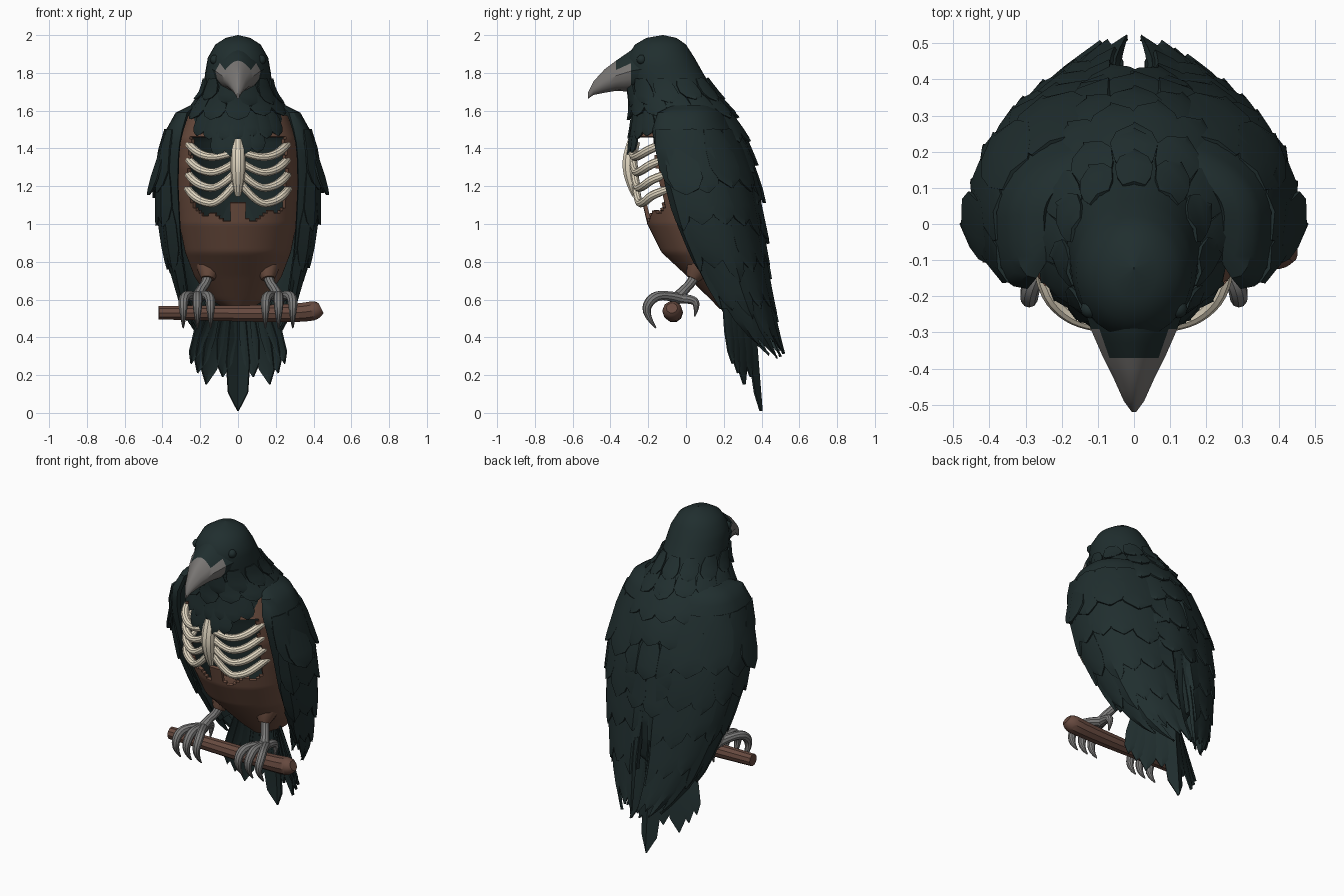
import bpy, bmesh, math, random
from mathutils import Vector

if "Cube" in bpy.data.objects:
    bpy.data.objects.remove(bpy.data.objects["Cube"])
random.seed(4)
PI = math.pi

def material(name, rgb):
    m = bpy.data.materials.new(name)
    m.diffuse_color = (*rgb, 1)
    m.use_nodes = True
    m.node_tree.nodes["Principled BSDF"].inputs["Base Color"].default_value = m.diffuse_color
    return m

FEATHER = material("dark feather", (.0145, .0275, .028))
FLESH = material("brown flesh", (.15, .075, .05))
BONE = material("bone", (.78, .7, .55))
BEAK = material("beak grey", (.19, .18, .172))
LEG = material("leg grey", (.2, .198, .195))
BARK = material("bark", (.135, .068, .05))

def table(rows, z):
    # linear lookup in rows sorted by falling z, extrapolating at the end
    i = 0
    while i < len(rows) - 2 and z < rows[i + 1][0]:
        i += 1
    a, b = rows[i], rows[i + 1]
    t = max(0, (a[0] - z) / (a[0] - b[0]))
    return [p + (q - p) * t for p, q in zip(a[1:], b[1:])]

def finish(bm, name, mats, thick=0):
    if thick:
        out = sum(f.normal.dot(f.calc_center_median() - Vector((0, .08, f.calc_center_median().z)))
                  * f.calc_area() for f in bm.faces)
        if out < 0:
            bmesh.ops.reverse_faces(bm, faces=bm.faces[:])
    else:
        bmesh.ops.recalc_face_normals(bm, faces=bm.faces[:])
    me = bpy.data.meshes.new(name)
    bm.to_mesh(me)
    bm.free()
    ob = bpy.data.objects.new(name, me)
    bpy.context.collection.objects.link(ob)
    for m in mats:
        me.materials.append(m)
    if thick:
        s = ob.modifiers.new("thickness", 'SOLIDIFY')
        s.thickness, s.offset, s.material_offset = thick, -1, len(mats) - 1
    return ob

def grid(bm, pts):
    vs = [[bm.verts.new(p) for p in row] for row in pts]
    for r, q in zip(vs, vs[1:]):
        for i in range(len(r) - 1):
            bm.faces.new((r[i], r[i + 1], q[i + 1], q[i]))

def shell(f, us, zs):
    bm = bmesh.new()
    grid(bm, [[f(u, z) for u in us] for z in zs])
    bmesh.ops.remove_doubles(bm, verts=bm.verts[:], dist=.0006)
    bm.normal_update()
    return bm

def span(a, b, n):
    return [a + (b - a) * i / max(1, n - 1) for i in range(n)]

def plumes(name, f, rows, jitter=.12):
    # pointed feathers laid over surface f; row = z, length, u0, u1, count, half width, lift
    bm = bmesh.new()
    for z0, length, u0, u1, n, du, lift in rows:
        for u in span(u0, u1, n):
            L = length * (1 + random.uniform(-jitter, jitter))
            pts = []
            for s, w in ((0, .7), (.3, 1), (.65, 1.05), (.87, .72), (1, .05)):
                row = []
                for k in (-1, 0, 1):
                    uu, z = u + k * w * du, z0 - L * s
                    p = f(uu, z)
                    nrm = (f(uu + .01, z) - f(uu - .01, z)).cross(f(uu, z + .01) - f(uu, z - .01))
                    nrm.normalize()
                    if nrm.dot(p - Vector((0, .08, z))) < 0:
                        nrm.negate()
                    row.append(p + nrm * (.004 + lift * s + (.008 if k == 0 else 0)))
                pts.append(row)
            grid(bm, pts)
    bm.normal_update()
    return finish(bm, name, [FEATHER], .01)

def tube(name, pts, radii, mat):
    cu = bpy.data.curves.new(name, 'CURVE')
    cu.dimensions, cu.bevel_depth, cu.bevel_resolution = '3D', 1, 3
    cu.use_fill_caps, cu.resolution_u = True, 4
    sp = cu.splines.new('NURBS')
    sp.points.add(len(pts) - 1)
    for p, co, r in zip(sp.points, pts, radii):
        p.co, p.radius = (*co, 1), r
    sp.use_endpoint_u, sp.order_u = True, 3
    ob = bpy.data.objects.new(name, cu)
    bpy.context.collection.objects.link(ob)
    cu.materials.append(mat)

# Torso: brown front, dark back, torn open at the chest
TORSO = [(1.66, -.16, .12, .16), (1.58, -.24, .2, .26), (1.45, -.28, .27, .31), (1.3, -.28, .32, .32),
         (1.15, -.24, .36, .32), (1.0, -.205, .39, .31), (.85, -.13, .41, .28), (.72, .01, .4, .23),
         (.6, .13, .38, .15), (.55, .18, .35, .06)]

def ring(rows):
    def f(a, z):
        yf, yb, rx = table(rows, z)
        return Vector((rx * math.sin(a), (yf + yb) / 2 - (yb - yf) / 2 * math.cos(a), z))
    return f

bm = shell(ring(TORSO), span(-PI, PI, 97), span(1.66, .55, 80))
hole = []
for face in bm.faces:
    c = face.calc_center_median()
    yf, yb, rx = table(TORSO, c.z)
    face.material_index = 1 if c.y > (yf + yb) / 2 + .03 else 0
    x = abs(c.x)
    low = 1.11 if x < .035 else 1.03 + .6 * max(0, x - .13) + .02 * math.sin(45 * c.x + 1)
    if c.y < 0 and x < .255 + .008 * math.sin(60 * c.z) and low < c.z < 1.47:
        hole.append(face)
bmesh.ops.delete(bm, geom=hole, context='FACES')
finish(bm, "torso", [FLESH, FEATHER], .02)

# Head and neck
NECK = [(2.0, -.125, -.12, .002), (1.985, -.21, -.05, .065), (1.95, -.27, .0, .12), (1.88, -.315, .045, .16),
        (1.8, -.32, .09, .174), (1.7, -.3, .15, .185), (1.62, -.28, .205, .23), (1.54, -.28, .26, .27),
        (1.42, -.295, .32, .3), (1.2, -.3, .38, .31), (.9, -.3, .42, .31)]
neck = ring(NECK)
finish(shell(neck, span(-PI, PI, 29), [2, 1.985, 1.97, 1.95, 1.915, 1.88, 1.84, 1.8, 1.75, 1.7, 1.62, 1.52]),
       "head", [FEATHER])
plumes("neck_feathers", neck, [
    (1.77, .13, -PI, PI, 12, .25, .016), (1.7, .14, -PI, PI, 13, .25, .022),
    (1.6, .15, -.8, .8, 7, .16, .008), (1.52, .15, -.35, .35, 4, .14, .006)])
plumes("back_feathers", neck, [
    (1.62, .18, PI - 1.4, PI + 1.4, 8, .23, .025), (1.48, .2, PI - 1.2, PI + 1.2, 7, .23, .022),
    (1.32, .22, PI - .9, PI + .9, 5, .24, .02), (1.14, .24, PI - .6, PI + .6, 4, .22, .018)])

# Beak: distance forward, top, bottom, half width; feathers cover the upper root
BILL = [(.52, 1.695, 1.662, .006), (.49, 1.755, 1.683, .028), (.43, 1.82, 1.695, .055),
        (.37, 1.865, 1.705, .085), (.29, 1.92, 1.7, .12), (.2, 1.95, 1.7, .15)]

def bill(a, y):
    top, bot, rx = table(BILL, -y)
    x = rx * math.cos(a) * (1 - .35 * max(0, math.sin(a)))
    return Vector((x, y, (top + bot) / 2 + (top - bot) * .5 * math.sin(a)))

bm = shell(bill, span(0, 2 * PI, 17), [-.52, -.505, -.49, -.46, -.43, -.4, -.37, -.33, -.29, -.2])
bmesh.ops.holes_fill(bm, edges=[e for e in bm.edges if e.is_boundary])
for face in bm.faces:
    c = face.calc_center_median()
    face.material_index = 1 if c.y > -.3 or (c.y > -.37 and c.z > 1.83) else 0
finish(bm, "beak", [BEAK, FEATHER])

# Wings wrapped around the sides and back: front edge, widest point, back edge
WING = [(1.63, .22, -.07, .25, .02, .12, .13), (1.59, .27, -.15, .33, .02, .08, .2),
        (1.5, .295, -.18, .38, .01, .05, .26), (1.4, .315, -.165, .405, .03, .03, .305),
        (1.2, .32, -.105, .425, .08, .02, .365), (1.0, .31, -.04, .41, .13, .02, .39),
        (.85, .3, .03, .38, .18, .02, .41), (.7, .28, .1, .33, .23, .03, .43),
        (.55, .26, .19, .28, .29, .03, .455), (.42, .2, .3, .21, .36, .02, .48), (.3, .1, .43, .11, .46, .01, .51)]

def wing(side):
    def f(t, z):
        xf, yf, X, ym, xb, yb = table(WING, z)
        a = (t - .35) / (.35 if t < .35 else .65) * PI / 2
        c, s = max(0, math.cos(a)), math.sin(a)
        if t < .35:
            return Vector((side * (xf + (X - xf) * c ** .7), ym - (ym - yf) * abs(s) ** .8, z))
        return Vector((side * (xb + (X - xb) * c), ym + (yb - ym) * s, z))
    return f

for side, tag in ((-1, "left"), (1, "right")):
    f = wing(side)
    finish(shell(f, span(0, 1, 15), [1.63, 1.61, 1.59, 1.55] + span(1.5, .55, 14)), tag + "_wing", [FEATHER], .03)
    plumes(tag + "_wing_feathers", f, [
        (1.5, .34, .2, .95, 5, .12, .022), (1.3, .34, .15, .95, 6, .1, .018), (1.1, .36, .12, .95, 6, .1, .016),
        (.9, .38, .1, .95, 6, .1, .012), (.74, .4, .3, .97, 5, .12, .006)])
    plumes(tag + "_wing_flare", f, [(1.4, .24, .27, .27, 1, .1, .055)], 0)
    # eye
    bpy.ops.mesh.primitive_uv_sphere_add(segments=12, ring_count=8, radius=.026, location=(side * .122, -.235, 1.87))
    bpy.context.object.name = tag + "_eye"
    bpy.context.object.data.materials.append(FEATHER)

# Tail fan
def tail(u, z):
    d = .75 - z
    return Vector((u * (.4 + 1.33 * d), .335 + .08 * d - .55 * abs(u), z))

plumes("tail", tail, [(.75, .74, 0, 0, 1, .058, 0), (.75, .56, -.07, .07, 2, .055, 0),
                      (.75, .6, -.14, .14, 2, .052, 0), (.75, .54, -.19, .19, 2, .048, 0),
                      (.75, .49, -.235, .235, 2, .045, 0)], 0)

# Rib cage
tube("breastbone", [(0, -.275, 1.44), (0, -.3, 1.36), (0, -.295, 1.24), (0, -.27, 1.15)],
     [.034, .042, .038, .016], BONE)
for k in range(4):
    d = .082 * k
    for s in (-1, 1):
        tube("rib", [(s * .01, -.285 + .006 * k, 1.385 - .055 * k), (s * .1, -.282 + .008 * k, 1.35 - d),
                     (s * .19, -.25 + .01 * k, 1.36 - d), (s * .255, -.17, 1.41 - d), (s * .275, -.03, 1.45 - d)],
             [.022, .02, .023, .024, .018], BONE)

# Legs and gripping toes
for s in (-1, 1):
    tube("thigh", [(s * .14, .13, .88), (s * .15, .07, .78), (s * .16, .035, .71)], [.11, .085, .035], FLESH)
    tube("leg", [(s * .15, .07, .76), (s * .165, .03, .69), (s * .2, -.01, .65), (s * .215, -.05, .605)],
         [.03, .025, .025, .034], LEG)
    for x in (.145, .215, .29):
        tube("toe", [(s * .215, -.03, .605), (s * (x + .215) / 2, -.1, .625), (s * x, -.18, .615),
                     (s * x, -.225, .53), (s * x, -.16, .45)], [.03, .024, .028, .022, .004], LEG)
    tube("rear_toe", [(s * .215, -.04, .605), (s * .22, .02, .605), (s * .225, .065, .58), (s * .225, .045, .51)],
         [.028, .025, .02, .004], LEG)

# Branch perch
tube("branch", [(-.42, -.07, .53), (-.2, -.065, .53), (.1, -.065, .525), (.34, -.067, .53), (.42, -.075, .545),
                (.44, -.075, .555)], [.037, .042, .046, .052, .055, .03], BARK)

# Convert curves and soften shading
bpy.ops.object.select_all(action='SELECT')
bpy.context.view_layer.objects.active = bpy.data.objects["branch"]
bpy.ops.object.convert(target='MESH')
bpy.ops.object.select_all(action='SELECT')
bpy.ops.object.shade_smooth_by_angle(angle=math.radians(35))
